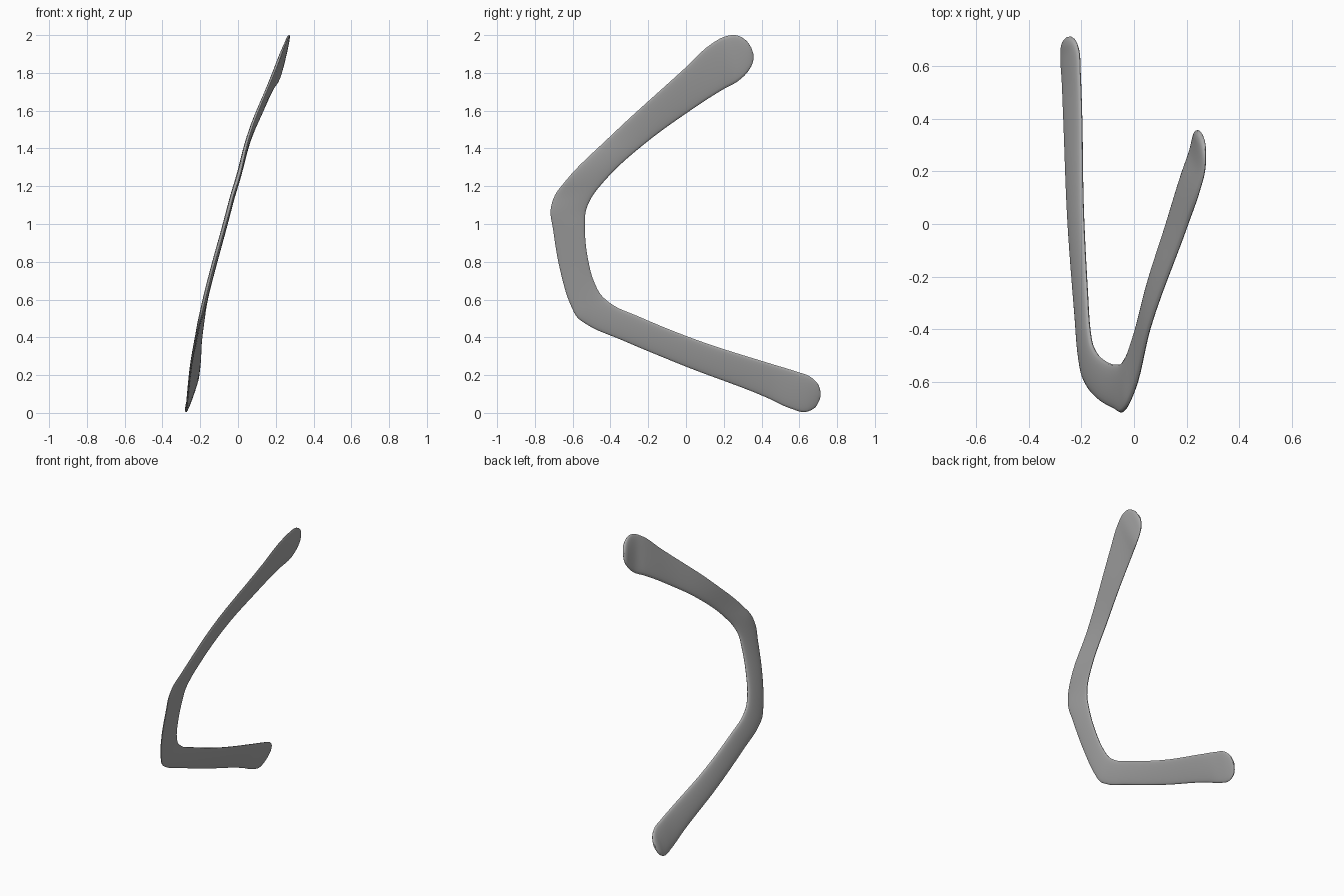
import bpy
import bmesh
import math
from mathutils import Vector

default_cube = bpy.data.objects.get("Cube")
if default_cube:
    bpy.data.objects.remove(default_cube, do_unlink=True)

# Stations along the curved blade, from the lower tip to the upper tip:
# outer edge x, y, z, then inner edge x, y, z
STATIONS = [
    (-.255, .71, .075, -.24, .713, .11),
    (-.27, .685, .03, -.225, .70, .15),
    (-.275, .635, .005, -.21, .66, .19),
    (-.27, .55, .025, -.205, .58, .22),
    (-.265, .43, .08, -.20, .45, .26),
    (-.247, 0, .245, -.193, .06, .385),
    (-.22, -.35, .39, -.178, -.25, .51),
    (-.205, -.52, .465, -.168, -.40, .58),
    (-.195, -.575, .505, -.16, -.45, .625),
    (-.18, -.61, .57, -.145, -.485, .69),
    (-.135, -.665, .75, -.11, -.52, .82),
    (-.07, -.705, .98, -.065, -.535, .99),
    (-.045, -.717, 1.07, -.045, -.53, 1.07),
    (-.025, -.695, 1.15, -.025, -.50, 1.14),
    (0, -.64, 1.225, 0, -.43, 1.23),
    (.06, -.4, 1.465, .062, -.2, 1.44),
    (.205, 0, 1.83, .125, 0, 1.585),
    (.25, .13, 1.95, .187, .2, 1.715),
    (.268, .2, 1.99, .215, .28, 1.76),
    (.272, .26, 2, .228, .33, 1.81),
    (.265, .32, 1.97, .237, .355, 1.86),
    (.255, .345, 1.935, .243, .357, 1.9),
]
STEPS = 6          # spline steps between stations
SIDES = 24         # points around the cross-section
FLAT_SIDE = .009   # half thickness towards +x
DOME_SIDE = .017   # half thickness towards -x


def smooth_path(points):
    """Spline through the points, with tangents scaled to uneven spacing."""
    count = len(points)
    length = [(points[i + 1] - points[i]).length for i in range(count - 1)]
    slopes = [(points[i + 1] - points[i]) / length[i] for i in range(count - 1)]
    tangents = [slopes[0]]
    for i in range(1, count - 1):
        before, after = length[i - 1], length[i]
        tangents.append((slopes[i - 1] * after + slopes[i] * before) / (before + after))
    tangents.append(slopes[-1])
    path = []
    for i in range(count - 1):
        for step in range(STEPS):
            t = step / STEPS
            s = 1 - t
            path.append(points[i] * (s * s * (1 + t + t))
                        + points[i + 1] * (t * t * (1 + s + s))
                        + tangents[i] * (length[i] * t * s * s)
                        - tangents[i + 1] * (length[i] * t * t * s))
    path.append(points[-1])
    return path


def make_blade():
    outer = smooth_path([Vector(s[:3]) for s in STATIONS])
    inner = smooth_path([Vector(s[3:]) for s in STATIONS])
    middle = [(a + b) / 2 for a, b in zip(outer, inner)]
    bm = bmesh.new()
    rings = []
    for i, centre in enumerate(middle):
        half = (inner[i] - outer[i]) / 2
        along = middle[min(i + 1, len(middle) - 1)] - middle[max(i - 1, 0)]
        normal = along.cross(half).normalized()
        if normal.x < 0:
            normal.negate()
        # Thin the blade towards its rounded tips
        taper = min(1, (half.length / .08) ** .6)
        ring = []
        for k in range(SIDES):
            angle = math.tau * k / SIDES
            rise = math.sin(angle)
            depth = FLAT_SIDE if rise > 0 else DOME_SIDE
            height = math.copysign(abs(rise) ** .7, rise) * depth * taper
            ring.append(bm.verts.new(centre + half * math.cos(angle) + normal * height))
        rings.append(ring)
    for a, b in zip(rings, rings[1:]):
        for k in range(SIDES):
            n = (k + 1) % SIDES
            bm.faces.new((a[k], a[n], b[n], b[k]))
    bm.faces.new(rings[0])
    bm.faces.new(rings[-1])
    bmesh.ops.recalc_face_normals(bm, faces=bm.faces)
    mesh = bpy.data.meshes.new("curved_blade")
    bm.to_mesh(mesh)
    bm.free()
    blade = bpy.data.objects.new("curved_blade", mesh)
    bpy.context.collection.objects.link(blade)
    return blade


# One plain grey for the whole piece
grey = bpy.data.materials.new("plain grey")
grey.use_nodes = True
colour = (.4, .4, .4, 1)
grey.diffuse_color = colour
grey.node_tree.nodes["Principled BSDF"].inputs["Base Color"].default_value = colour

blade = make_blade()
blade.data.materials.append(grey)
bpy.ops.object.select_all(action='DESELECT')
blade.select_set(True)
bpy.context.view_layer.objects.active = blade
bpy.ops.object.shade_smooth_by_angle(angle=math.radians(50))
